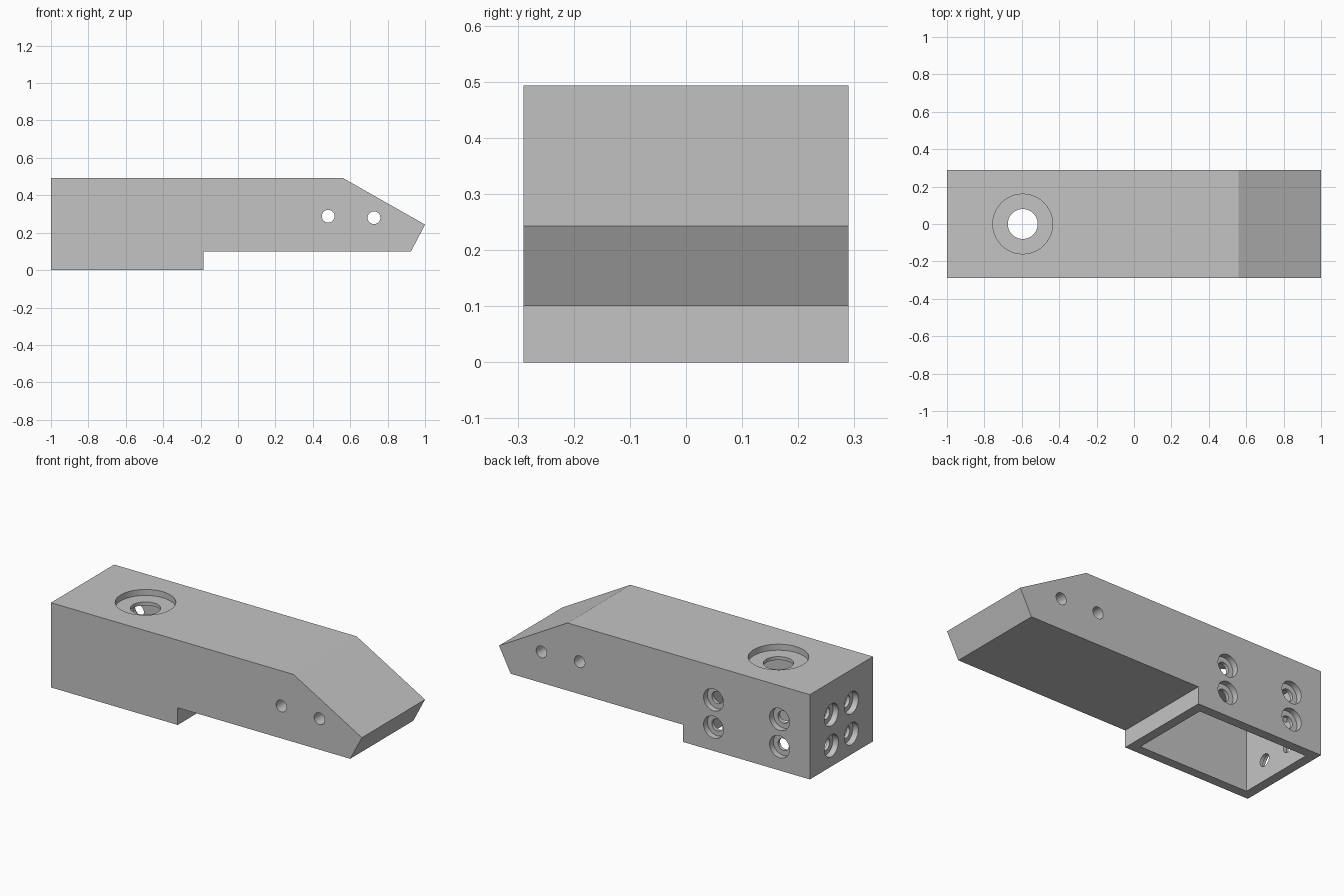
import bpy, bmesh, math
from mathutils import Vector

cube = bpy.data.objects.get("Cube")
if cube:
    bpy.data.objects.remove(cube, do_unlink=True)

HALF_W = 0.29
TOP = 0.493
WALL = 0.055
SINK = 0.035   # counterbore depth

gray = bpy.data.materials.new("plain gray")
gray.use_nodes = True
gray.diffuse_color = (0.55, 0.55, 0.55, 1)
gray.node_tree.nodes["Principled BSDF"].inputs["Base Color"].default_value = (0.55, 0.55, 0.55, 1)


def add_object(name, bm):
    bmesh.ops.recalc_face_normals(bm, faces=bm.faces)
    mesh = bpy.data.meshes.new(name)
    bm.to_mesh(mesh)
    bm.free()
    obj = bpy.data.objects.new(name, mesh)
    bpy.context.collection.objects.link(obj)
    mesh.materials.append(gray)
    return obj


def extrude_profile(name, points, half):
    """Extrude an x-z outline symmetrically along y."""
    bm = bmesh.new()
    face = bm.faces.new([bm.verts.new((x, -half, z)) for x, z in points])
    grown = bmesh.ops.extrude_face_region(bm, geom=[face])
    verts = [v for v in grown["geom"] if isinstance(v, bmesh.types.BMVert)]
    bmesh.ops.translate(bm, verts=verts, vec=(0, 2 * half, 0))
    return add_object(name, bm)


def cut(cutter):
    """Subtract a cutter from the body and discard it."""
    cutter.hide_render = True
    mod = body.modifiers.new("cut", "BOOLEAN")
    mod.operation = "DIFFERENCE"
    mod.solver = "EXACT"
    mod.object = cutter
    bpy.ops.object.modifier_apply(modifier=mod.name)
    bpy.data.objects.remove(cutter, do_unlink=True)


def drill(entry, inward, radius, depth):
    """Cut a round hole from an entry point on the surface."""
    entry, inward = Vector(entry), Vector(inward)
    over = 0.02
    bm = bmesh.new()
    bmesh.ops.create_cone(bm, cap_ends=True, segments=40, radius1=radius,
                          radius2=radius, depth=depth + over)
    bmesh.ops.rotate(bm, verts=bm.verts, matrix=inward.to_track_quat("Z", "Y").to_matrix())
    bmesh.ops.translate(bm, verts=bm.verts, vec=entry + inward * (depth - over) / 2)
    cut(add_object("drill", bm))


def counterbore(entry, inward, wide, narrow):
    drill(entry, inward, wide, SINK)
    drill(entry, inward, narrow, WALL + 0.06)


# Wedge-nosed body with a deeper rear foot
body = extrude_profile("clamp_body", [
    (-1, 0), (-0.185, 0), (-0.185, 0.1), (0.925, 0.1),
    (1, 0.243), (0.56, TOP), (-1, TOP)], HALF_W)
bpy.context.view_layer.objects.active = body
body.select_set(True)

# Rear pocket, open underneath
left, right, roof = -1 + WALL, -0.185 - WALL, TOP - WALL
cut(extrude_profile("pocket", [(left, -0.1), (right, -0.1), (right, roof), (left, roof)],
                    HALF_W - WALL))

# Large top hole
counterbore((-0.595, 0, TOP), (0, 0, -1), 0.16, 0.08)

# Four screw holes in the back and four in the end
for x in (-0.805, -0.38):
    for z in (0.138, 0.297):
        counterbore((x, HALF_W, z), (0, -1, 0), 0.064, 0.035)
for y in (-0.092, 0.092):
    for z in (0.12, 0.3):
        counterbore((-1, y, z), (1, 0, 0), 0.064, 0.035)

# Cross holes through the nose
for x, z in ((0.482, 0.288), (0.727, 0.28)):
    drill((x, -HALF_W, z), (0, 1, 0), 0.034, 2 * HALF_W + 0.05)

bpy.ops.object.shade_smooth_by_angle(angle=math.radians(20))
